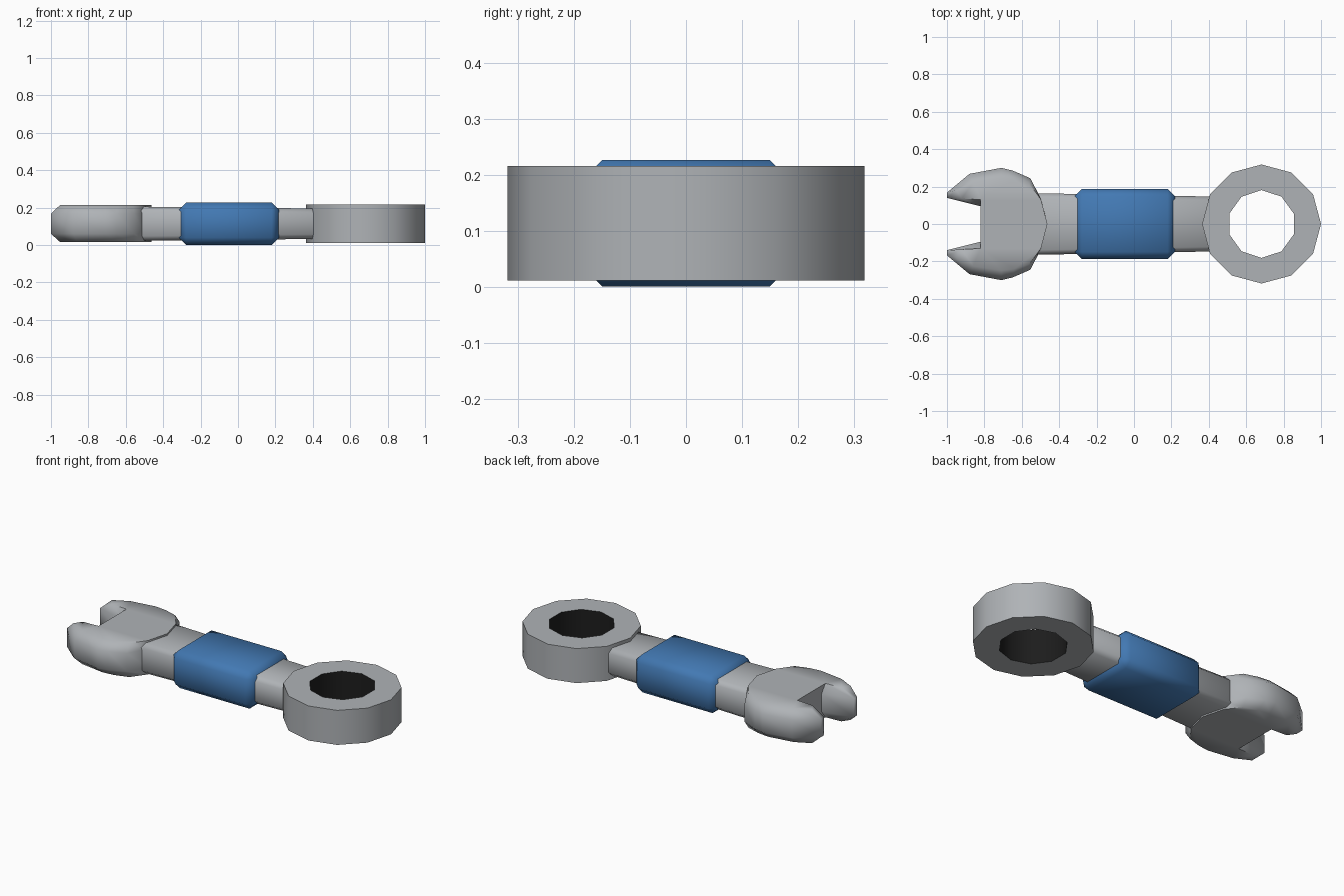
import bpy, bmesh, math

cube = bpy.data.objects.get("Cube")
if cube:
    bpy.data.objects.remove(cube, do_unlink=True)


def material(name, rgb):
    m = bpy.data.materials.new(name)
    m.use_nodes = True
    m.diffuse_color = (*rgb, 1)
    bsdf = next(n for n in m.node_tree.nodes if n.type == 'BSDF_PRINCIPLED')
    bsdf.inputs["Base Color"].default_value = (*rgb, 1)
    return m


STEEL = material("steel", (0.43, 0.45, 0.47))
BLUE = material("blue grip", (0.055, 0.19, 0.45))
DARK = material("dark bore", (0.012, 0.012, 0.012))
MID = 0.114  # height of the middle plane


def finish(name, bm, mats, angle):
    bmesh.ops.recalc_face_normals(bm, faces=bm.faces)
    me = bpy.data.meshes.new(name)
    bm.to_mesh(me)
    bm.free()
    for m in mats:
        me.materials.append(m)
    ob = bpy.data.objects.new(name, me)
    bpy.context.collection.objects.link(ob)
    bpy.ops.object.select_all(action='DESELECT')
    ob.select_set(True)
    bpy.context.view_layer.objects.active = ob
    bpy.ops.object.shade_smooth_by_angle(angle=math.radians(angle))
    return ob


def bridge(bm, a, b):
    n = len(a)
    return [bm.faces.new((a[i], a[(i + 1) % n], b[(i + 1) % n], b[i])) for i in range(n)]


def bevelled_bar(name, x0, x1, half_y, half_z, taper, bevel, mat):
    """Box along x whose +x end is scaled by taper, with chamfered edges."""
    bm = bmesh.new()
    bmesh.ops.create_cube(bm, size=2)
    for v in bm.verts:
        k = taper if v.co.x > 0 else 1
        v.co = (x1 if v.co.x > 0 else x0, v.co.y * half_y * k, MID + v.co.z * half_z * k)
    bmesh.ops.bevel(bm, geom=bm.edges[:], offset=bevel, segments=1, affect='EDGES')
    return finish(name, bm, [mat], 65)


# Handle and grip
bevelled_bar("shaft", -0.6, 0.45, 0.166, 0.092, 0.88, 0.025, STEEL)
bevelled_bar("grip", -0.317, 0.219, 0.188, 0.113, 1, 0.039, BLUE)

# Closed ring: twelve-sided outside, ten-sided bore
bm = bmesh.new()


def circle(sides, radius, z, start):
    return [bm.verts.new((0.682 + radius * math.cos(start + math.tau * i / sides),
                          radius * math.sin(start + math.tau * i / sides), z))
            for i in range(sides)]


outer = [circle(12, 0.318, z, 0) for z in (0.012, 0.216)]
bore = [circle(10, 0.181, z, math.pi / 2) for z in (0.012, 0.216)]
bridge(bm, *outer)
for face in bridge(bm, *bore):
    face.material_index = 1
bm.edges.ensure_lookup_table()
for o, b in zip(outer, bore):
    rim = [e for e in bm.edges if all(v in o for v in e.verts) or all(v in b for v in e.verts)]
    bmesh.ops.triangle_fill(bm, edges=rim, use_beauty=True)
finish("ring_end", bm, [STEEL, DARK], 40)

# Open jaw: half outlines at the middle and at the flat faces, mirrored in y
middle = [(-0.82, 0.095), (-1, 0.14), (-1, 0.168), (-0.88, 0.268), (-0.71, 0.3),
          (-0.65, 0.286), (-0.555, 0.245), (-0.497, 0.135)]
flat = [(-0.82, 0.13), (-0.92, 0.136), (-0.95, 0.18), (-0.86, 0.225), (-0.71, 0.248),
        (-0.64, 0.24), (-0.56, 0.215), (-0.497, 0.13)]
bm = bmesh.new()


def outline(half, z):
    pts = half + [(-0.463, 0)] + [(x, -y) for x, y in reversed(half)]
    return [bm.verts.new((x, y, z)) for x, y in pts]


layers = [outline(flat, 0.015), outline(middle, 0.06), outline(middle, 0.168), outline(flat, 0.215)]
for low, high in zip(layers, layers[1:]):
    bridge(bm, low, high)
caps = [bm.faces.new(layers[0]), bm.faces.new(layers[-1])]
bmesh.ops.triangulate(bm, faces=caps)
finish("open_jaw", bm, [STEEL], 60)
